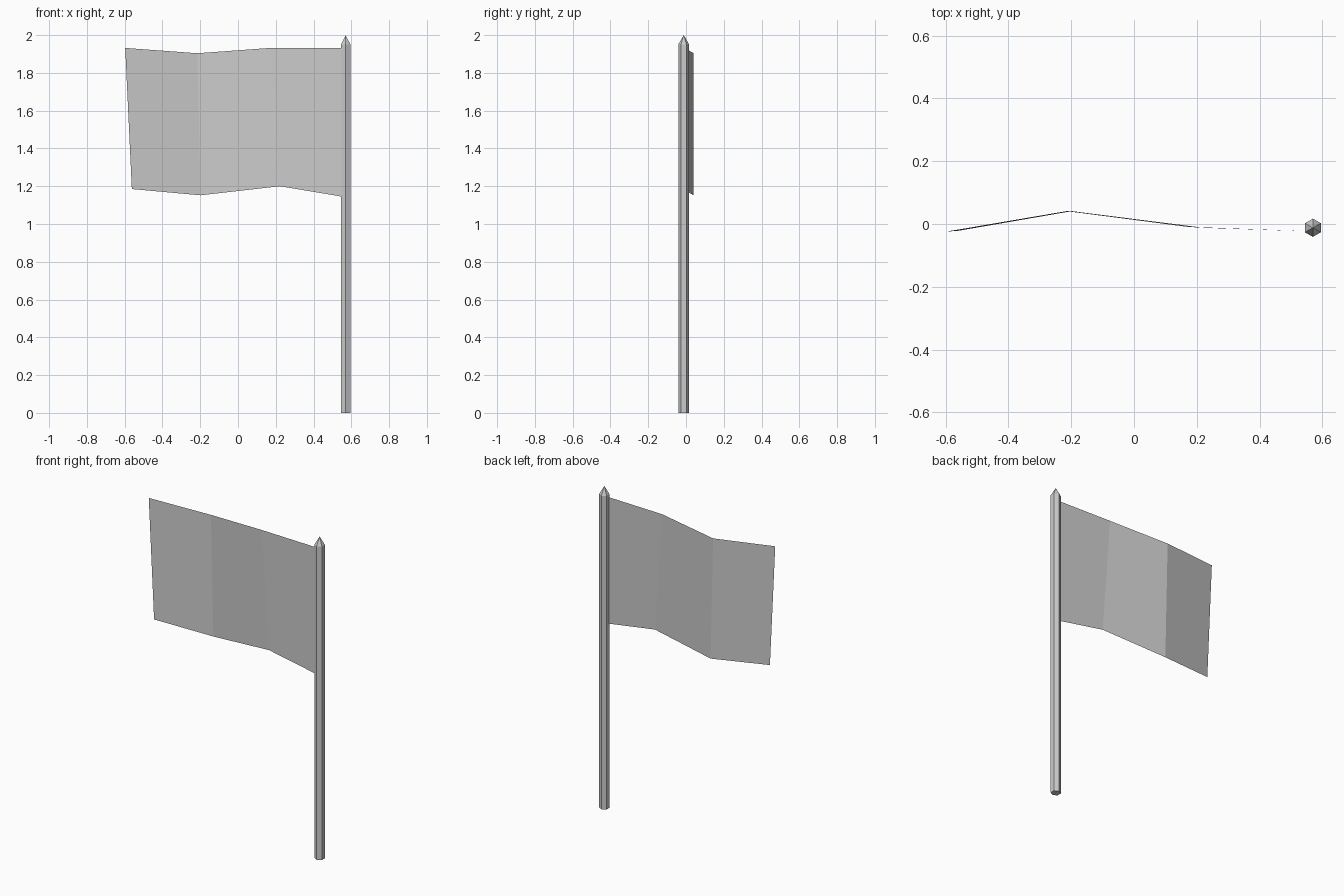
import bpy, bmesh
from math import cos, sin, pi

if "Cube" in bpy.data.objects:
    bpy.data.objects.remove(bpy.data.objects["Cube"])


def make_object(name, bm):
    mesh = bpy.data.meshes.new(name)
    bm.to_mesh(mesh)
    bm.free()
    obj = bpy.data.objects.new(name, mesh)
    bpy.context.collection.objects.link(obj)
    return obj


# Hexagonal pole with a pointed tip
CX, CY, R, SHOULDER = 0.57, -0.012, 0.029, 1.95
bm = bmesh.new()
rings = []
for z in (0.0, SHOULDER):
    rings.append([bm.verts.new((CX + R * cos(pi / 2 + i * pi / 3),
                                CY + R * sin(pi / 2 + i * pi / 3), z))
                  for i in range(6)])
apex = bm.verts.new((CX, CY, 2.0))
low, high = rings
bm.faces.new(low[::-1])
for i in range(6):
    j = (i + 1) % 6
    bm.faces.new((low[i], low[j], high[j], high[i]))
    bm.faces.new((high[i], high[j], apex))
make_object("pole", bm)

# Rippled sheet: matching top and bottom edge points
top = [(-0.597, -0.024, 1.932), (-0.215, 0.041, 1.904),
       (0.17, -0.009, 1.932), (0.55, -0.023, 1.932)]
bottom = [(-0.562, -0.022, 1.185), (-0.198, 0.041, 1.152),
          (0.222, -0.012, 1.20), (0.55, -0.023, 1.145)]
bm = bmesh.new()
t = [bm.verts.new(p) for p in top]
b = [bm.verts.new(p) for p in bottom]
for i in range(3):
    bm.faces.new((b[i], b[i + 1], t[i + 1], t[i]))
make_object("flag", bm)
